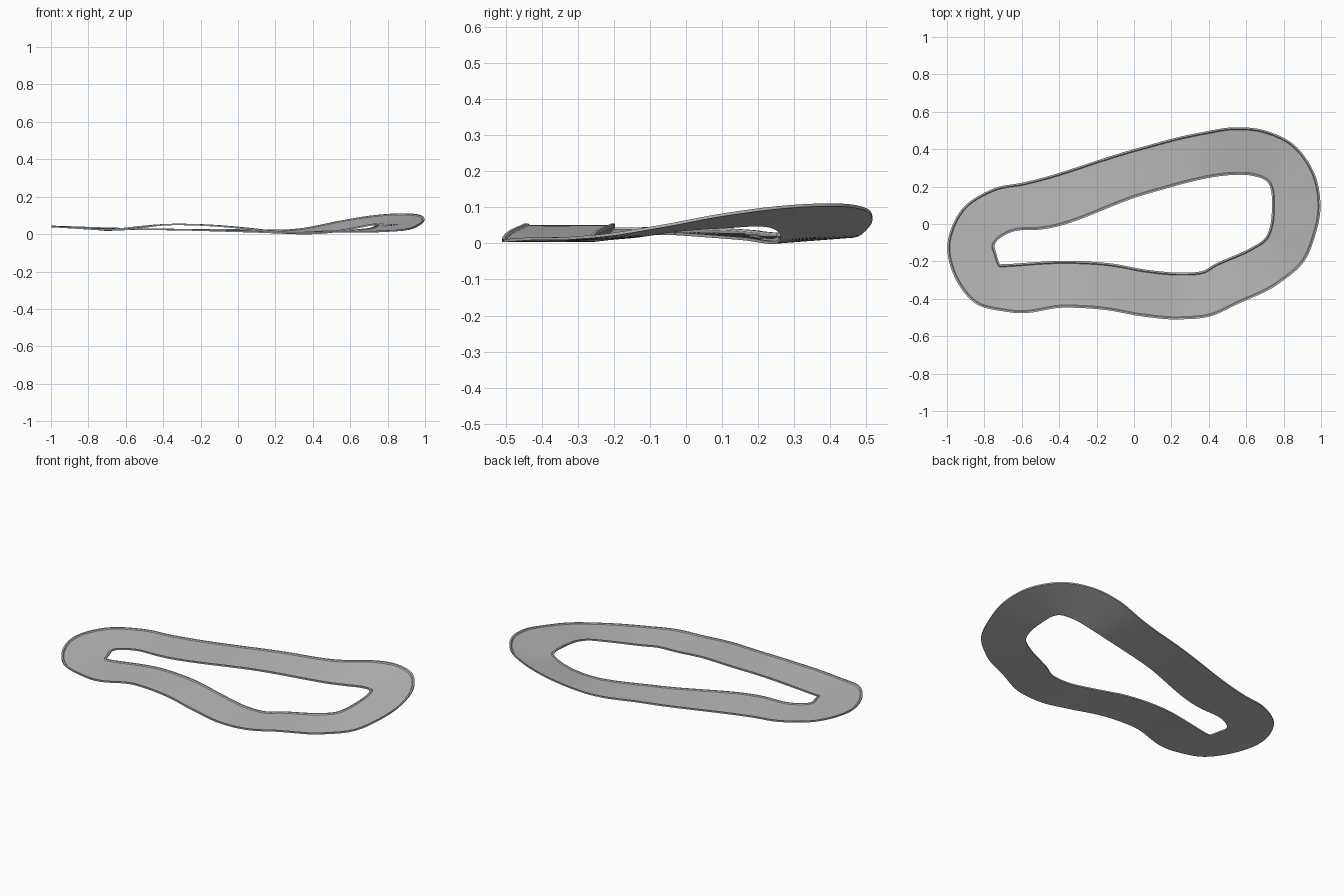
import bpy, bmesh, math
from mathutils import Vector

if "Cube" in bpy.data.objects:
    bpy.data.objects.remove(bpy.data.objects["Cube"])

# Track stations: outer edge x, y, z then inner edge x, y, z
STATIONS = [
    (-.68, -.47, .022, -.70, -.215, .020), (-.37, -.447, .050, -.37, -.197, .050),
    (-.15, -.46, .045, -.13, -.21, .045), (.05, -.495, .028, .07, -.245, .028),
    (.25, -.510, .008, .25, -.26, .008), (.42, -.49, .008, .37, -.25, .008),
    (.55, -.43, .012, .43, -.215, .012), (.78, -.315, .014, .62, -.13, .020),
    (.91, -.20, .025, .70, -.075, .028), (.972, -.05, .050, .73, 0, .038),
    (.997, .10, .078, .738, .11, .045), (.965, .27, .100, .73, .19, .050),
    (.86, .42, .106, .70, .235, .046), (.70, .50, .093, .62, .26, .030),
    (.54, .517, .066, .53, .262, .014), (.36, .490, .030, .42, .25, .003),
    (0, .40, .022, .06, .158, .012), (-.60, .22, .028, -.50, -.03, .026),
    (-.75, .19, .032, -.62, -.035, .026), (-.92, .08, .038, -.70, -.065, .026),
    (-.998, -.12, .040, -.745, -.11, .026), (-.94, -.32, .036, -.735, -.16, .024),
    (-.84, -.43, .030, -.72, -.21, .022),
]
STEPS = 10


def smooth_loop(rows, steps):
    """Closed cubic curve through the rows, with chord-length spacing."""
    pts = [Vector(r) for r in rows]
    n = len(pts)
    chord = [(pts[(i + 1) % n] - pts[i]).length for i in range(n)]
    slope = [(pts[(i + 1) % n] - pts[i]) / chord[i] for i in range(n)]
    tang = [(slope[i - 1] * chord[i] + slope[i] * chord[i - 1]) / (chord[i] + chord[i - 1])
            for i in range(n)]
    out = []
    for i in range(n):
        j = (i + 1) % n
        for s in range(steps):
            t = s / steps
            a, b = 2*t**3 - 3*t**2 + 1, t**3 - 2*t**2 + t
            c, d = 3*t**2 - 2*t**3, t**3 - t**2
            out.append(pts[i]*a + tang[i]*(b*chord[i]) + pts[j]*c + tang[j]*(d*chord[i]))
    return out


# Cross-section: distance from the outer edge (negative = from inner edge), height
PROFILE = [(0, -.003), (0, .005), (.009, .005), (.014, 0),
           (-.014, 0), (-.009, .005), (-1e-9, .005), (-1e-9, -.003)]

asphalt = bpy.data.materials.new("asphalt_grey")
asphalt.diffuse_color = (.5, .5, .5, 1)
asphalt.use_nodes = True
asphalt.node_tree.nodes["Principled BSDF"].inputs["Base Color"].default_value = asphalt.diffuse_color

# Banked track with a raised kerb along both edges
bm = bmesh.new()
rings = []
for row in smooth_loop(STATIONS, STEPS):
    outer, inner = Vector(row[:3]), Vector(row[3:])
    across = (inner - outer).normalized()
    rings.append([bm.verts.new((outer + across*d if d >= 0 else inner + across*d)
                               + Vector((0, 0, h))) for d, h in PROFILE])
k = len(PROFILE)
for i, ring in enumerate(rings):
    nxt = rings[(i + 1) % len(rings)]
    for j in range(k):
        bm.faces.new((ring[j], nxt[j], nxt[(j + 1) % k], ring[(j + 1) % k]))
bmesh.ops.recalc_face_normals(bm, faces=bm.faces)
mesh = bpy.data.meshes.new("race_track")
bm.to_mesh(mesh)
bm.free()
mesh.materials.append(asphalt)
track = bpy.data.objects.new("race_track", mesh)
bpy.context.collection.objects.link(track)
bpy.context.view_layer.objects.active = track
track.select_set(True)
bpy.ops.object.shade_smooth_by_angle(angle=math.radians(30))
